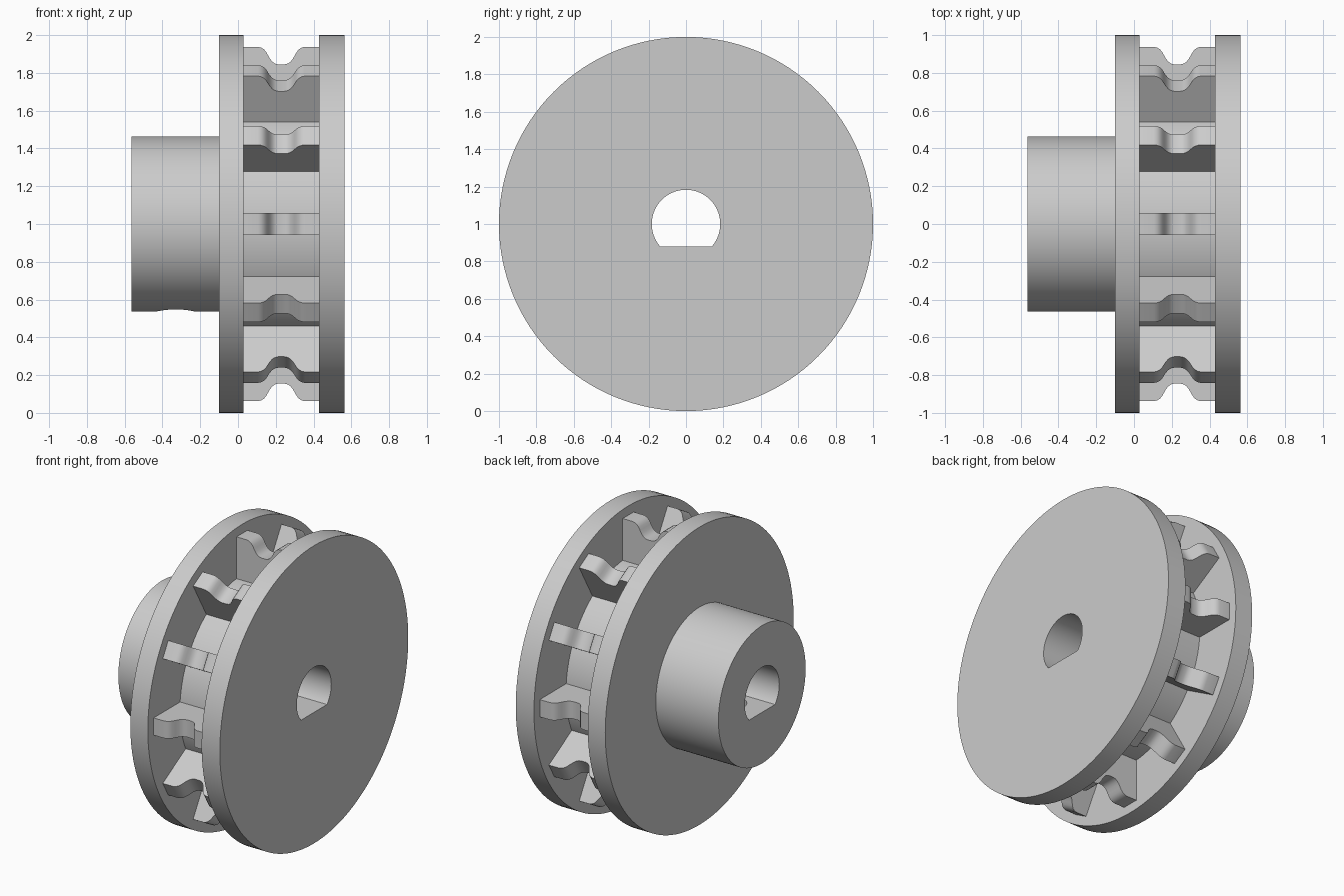
import bpy, bmesh, math
from mathutils import Matrix, Vector

if "Cube" in bpy.data.objects:
    bpy.data.objects.remove(bpy.data.objects["Cube"])

AXIS_Z = 1.0          # height of the wheel axis, which runs along x
SEGS = 128
TEETH = 12

grey = bpy.data.materials.new("plain_grey")
grey.diffuse_color = (0.6, 0.6, 0.6, 1)
grey.use_nodes = True
grey.node_tree.nodes["Principled BSDF"].inputs["Base Color"].default_value = grey.diffuse_color


def make_object(name, bm):
    bmesh.ops.recalc_face_normals(bm, faces=bm.faces)
    mesh = bpy.data.meshes.new(name)
    bm.to_mesh(mesh)
    bm.free()
    mesh.materials.append(grey)
    ob = bpy.data.objects.new(name, mesh)
    bpy.context.collection.objects.link(ob)
    return ob


def prism(bm, loop, offset):
    """Extrude a closed loop of points along an offset."""
    face = bm.faces.new([bm.verts.new(p) for p in loop])
    ext = bmesh.ops.extrude_face_region(bm, geom=[face])["geom"]
    verts = [g for g in ext if isinstance(g, bmesh.types.BMVert)]
    bmesh.ops.translate(bm, verts=verts, vec=offset)
    return list(face.verts) + verts


def cut(target, cutter):
    mod = target.modifiers.new(cutter.name, 'BOOLEAN')
    mod.operation = 'DIFFERENCE'
    mod.solver = 'EXACT'
    mod.object = cutter
    bpy.context.view_layer.objects.active = target
    bpy.ops.object.modifier_apply(modifier=mod.name)
    bpy.data.objects.remove(cutter)


def smooth(ob):
    bpy.ops.object.select_all(action='DESELECT')
    ob.select_set(True)
    bpy.context.view_layer.objects.active = ob
    bpy.ops.object.shade_smooth_by_angle(angle=math.radians(30))


# Wheel body: hub, two flanges and the drum between, as one turned profile (x, radius)
profile = [(-0.565, 0.463), (-0.10, 0.463), (-0.10, 1.0), (0.03, 1.0),
           (0.03, 0.66), (0.43, 0.66), (0.43, 1.0), (0.565, 1.0)]
bm = bmesh.new()
rings = []
for x, r in profile:
    rings.append([bm.verts.new((x, r * math.cos(a), AXIS_Z + r * math.sin(a)))
                  for a in (math.tau * i / SEGS for i in range(SEGS))])
for a, b in zip(rings, rings[1:]):
    for i in range(SEGS):
        j = (i + 1) % SEGS
        bm.faces.new((a[i], a[j], b[j], b[i]))
bm.faces.new(rings[0])
bm.faces.new(rings[-1])
body = make_object("wheel_body", bm)

# D-shaped shaft bore with its flat at the bottom
BORE, FLAT = 0.183, -0.12
start = math.asin(FLAT / BORE)
sweep = math.pi - 2 * start
bm = bmesh.new()
prism(bm, [(-0.8, BORE * math.cos(start + sweep * i / 64),
            AXIS_Z + BORE * math.sin(start + sweep * i / 64)) for i in range(65)],
      Vector((1.6, 0, 0)))
cut(body, make_object("bore_cutter", bm))

# Set screw hole through the underside of the hub
bm = bmesh.new()
prism(bm, [(-0.33 + 0.1 * math.cos(math.tau * i / 48),
            0.1 * math.sin(math.tau * i / 48), 0.4) for i in range(48)],
      Vector((0, 0, 0.55)))
cut(body, make_object("screw_cutter", bm))
smooth(body)

# Teeth: flat bars with a rounded groove across the tip
MID, HALF_W = 0.23, 0.058
half = [(0.20, 0.938), (0.125, 0.938), (0.108, 0.934), (0.093, 0.925), (0.081, 0.911),
        (0.071, 0.893), (0.060, 0.874), (0.048, 0.859), (0.033, 0.849), (0.017, 0.845)]
tip = [(MID - d, r) for d, r in half] + [(MID + d, r) for d, r in reversed(half)]
outline = [(0.03, 0.64)] + tip + [(0.43, 0.64)]
bm = bmesh.new()
for k in range(TEETH):
    verts = prism(bm, [(x, -HALF_W, r) for x, r in outline], Vector((0, 2 * HALF_W, 0)))
    turn = Matrix.Translation((0, 0, AXIS_Z)) @ Matrix.Rotation(math.tau * k / TEETH, 4, 'X')
    bmesh.ops.transform(bm, matrix=turn, verts=verts)
smooth(make_object("sprocket_teeth", bm))
